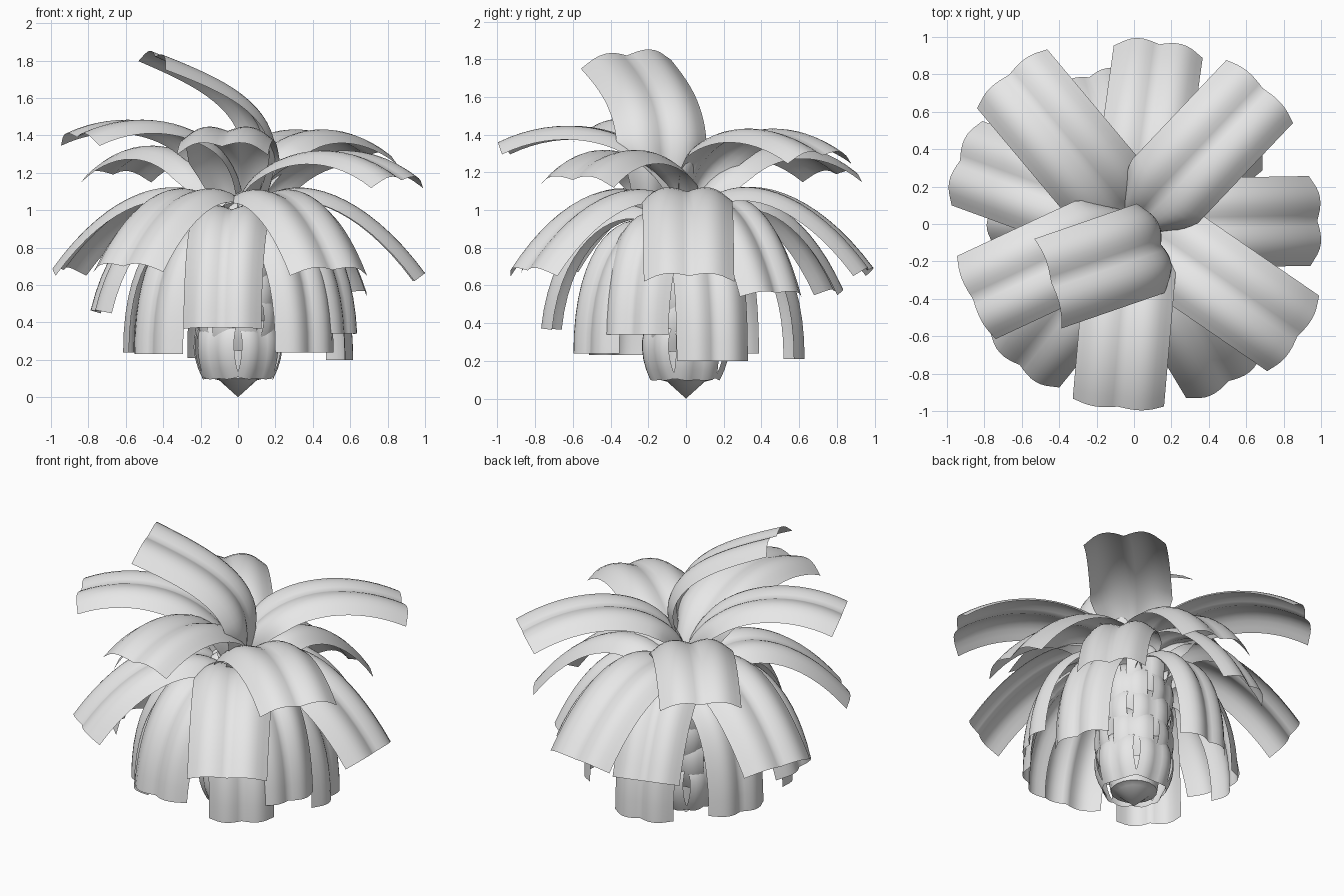
import bpy, bmesh, math
from mathutils import Vector, Matrix

cube = bpy.data.objects.get("Cube")
if cube:
    bpy.data.objects.remove(cube)

grey = bpy.data.materials.new("pale_grey")
grey.use_nodes = True
colour = (0.8, 0.8, 0.8, 1)
grey.diffuse_color = colour
grey.node_tree.nodes["Principled BSDF"].inputs["Base Color"].default_value = colour


def finish(name, bm):
    mesh = bpy.data.meshes.new(name)
    bm.to_mesh(mesh)
    bm.free()
    mesh.materials.append(grey)
    obj = bpy.data.objects.new(name, mesh)
    bpy.context.collection.objects.link(obj)
    for poly in mesh.polygons:
        poly.use_smooth = True
    return obj


def bezier(pts, t):
    a, b, c, d = (Vector(p) for p in pts)
    s = 1 - t
    point = a * s**3 + b * 3 * s * s * t + c * 3 * s * t * t + d * t**3
    slope = ((b - a) * s * s + (c - b) * 2 * s * t + (d - c) * t * t).normalized()
    return point, slope


def leaf(name, angle, pts, width, depth=0.05, roll=0, shift=(0, 0, 0), rows=20, cols=16):
    """Ribbon along a bent (radius, height) path, with two rounded lobes across it."""
    bm = bmesh.new()
    spin = Matrix.Rotation(math.radians(angle), 3, "Z")
    grid = []
    for i in range(rows + 1):
        t = i / rows
        p, d = bezier(pts, t)
        half = width / 2 * (0.55 + 0.45 * min(1, t * 3.5))
        line = []
        for j in range(cols + 1):
            u = 2 * j / cols - 1
            # lobes peak halfway out, with a groove in the middle and drooping rims
            lift = depth * (0.5 * math.sin(math.pi * min(1, abs(u) * 1.1)) - u**4)
            lift += roll * u * t
            out = p.x - d.y * lift
            up = p.y + d.x * lift
            line.append(bm.verts.new(spin @ Vector((out, u * half, up)) + Vector(shift)))
        grid.append(line)
    for a, b in zip(grid, grid[1:]):
        for j in range(cols):
            bm.faces.new((a[j], b[j], b[j + 1], a[j + 1]))
    return finish(name, bm)


# Crown leaves: heading, reach, tip height, shoulder height
tiers = {
    "upper_leaf": (0.49, [(205, .95, 1.39, 1.42), (46.5, 1.0, 1.29, 1.42), (265, .98, 1.34, 1.38),
                          (130, 1.04, 1.19, 1.29), (325.5, 1.06, 1.16, 1.25)]),
    "middle_leaf": (0.48, [(1, .98, .65, 1.21), (160, .99, .68, 1.2), (82, .97, .68, 1.2),
                           (301, .98, .68, 1.18), (231, .97, .7, 1.18)]),
    "drooping_leaf": (0.42, [(107, .82, .57, 1.16), (188, .76, .46, 1.14),
                             (39, .76, .56, 1.16), (263, .74, .37, 1.15)]),
    "hanging_leaf": (0.39, [(307, .64, .24, 1.07), (333, .64, .34, 1.1), (15, .59, .2, 1.04),
                            (221, .61, .23, 1.07), (98, .6, .21, 1.04), (158, .6, .24, 1.04)]),
}
for name, (width, leaves) in tiers.items():
    for angle, reach, tip, shoulder in leaves:
        drop = 0.16 + 0.5 * max(0, 1.4 - tip)
        bulge = min(1, max(0.6, 1.35 - 1.2 * tip))
        path = [(0.03, shoulder - 0.32), (0.14, shoulder), (reach * bulge, tip + drop), (reach, tip)]
        leaf(name, angle, path, width)

# Tall top leaf, rising before it arches over
leaf("top_leaf", 199, [(-0.05, 1.0), (-0.28, 1.5), (0.08, 1.66), (0.5, 1.82)], 0.5,
     roll=-0.025, shift=(0.03, -0.15, 0))

# Core with pointed foot
bm = bmesh.new()
profile = [(0, 0), (.1, .09), (.14, .1), (.17, .3), (.15, .6), (.12, .95), (0, 1.04)]
line = [bm.verts.new((r, 0, z)) for r, z in profile]
edges = [bm.edges.new(pair) for pair in zip(line, line[1:])]
bmesh.ops.spin(bm, geom=line + edges, cent=(0, 0, 0), axis=(0, 0, 1),
               angle=math.tau, steps=16, use_duplicate=False)
bmesh.ops.remove_doubles(bm, verts=bm.verts, dist=0.0005)
bmesh.ops.recalc_face_normals(bm, faces=bm.faces)
core = finish("core", bm)
bpy.context.view_layer.objects.active = core
core.select_set(True)
bpy.ops.object.shade_smooth_by_angle(angle=math.radians(35))

# Overlapping scales around the core
for ring in range(5):
    base = 0.1 + 0.15 * ring
    for k in range(5):
        path = [(0.12, base + 0.36), (0.24, base + 0.3), (0.25, base + 0.14), (0.17, base)]
        leaf("core_scale", 72 * k + 31 * ring + 18, path, 0.24, depth=0.02, rows=8, cols=8)
